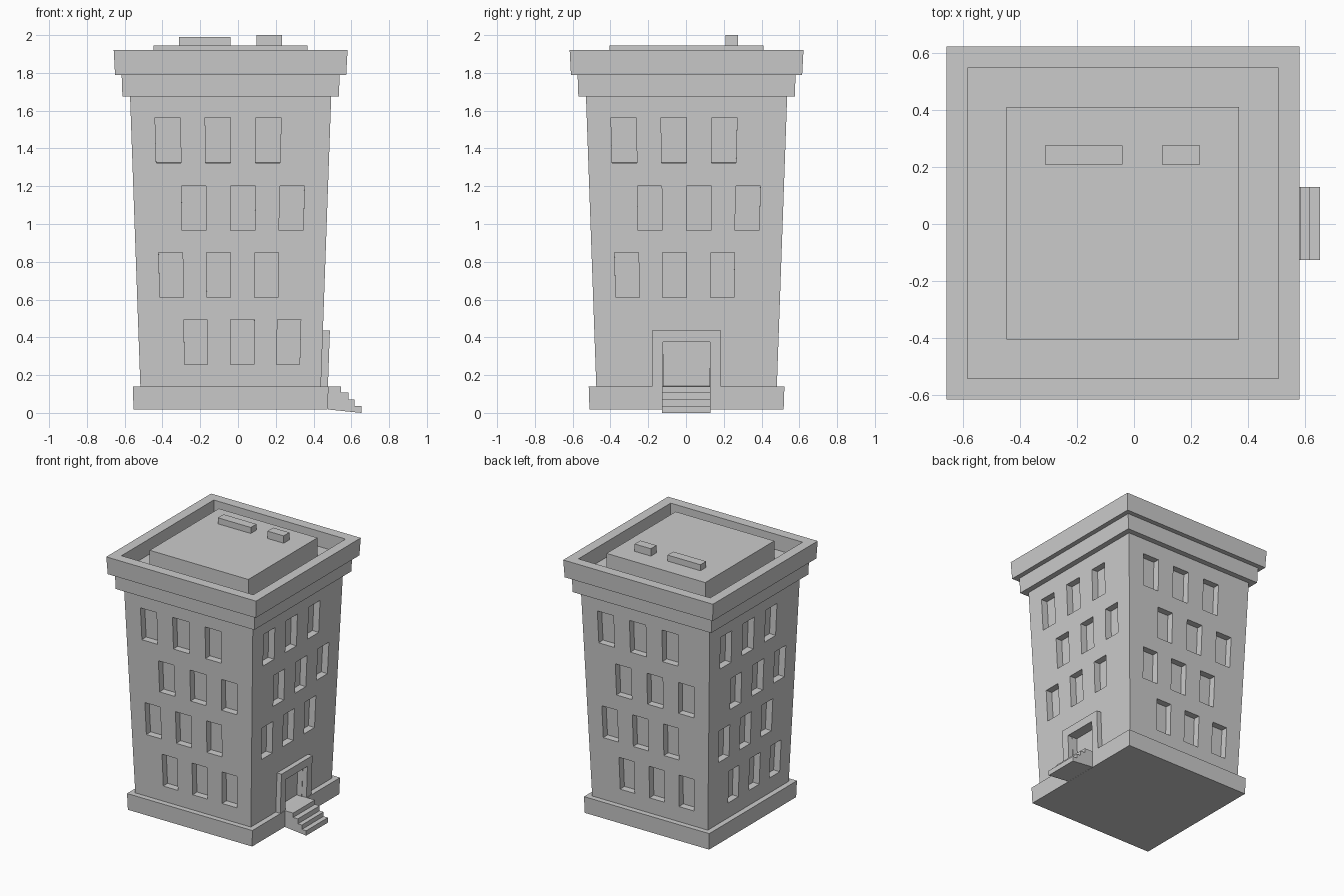
import bpy, bmesh
from mathutils import Matrix, Vector

if "Cube" in bpy.data.objects:
    bpy.data.objects.remove(bpy.data.objects["Cube"])

CENTRE = Vector((-0.039, 0.003, 0))


def half(z):
    """Half width of the leaning wall at height z."""
    return 0.478 + (z - 0.14) * 0.0355


def finish(name, bm):
    bmesh.ops.translate(bm, verts=bm.verts, vec=CENTRE)
    me = bpy.data.meshes.new(name)
    bm.to_mesh(me)
    bm.free()
    bpy.context.collection.objects.link(bpy.data.objects.new(name, me))


def square_loft(name, profile, cap_first=False, cap_last=False):
    """Square rings from (half width, z) pairs, bridged outward-facing."""
    bm = bmesh.new()
    rings = [[bm.verts.new((sx * h, sy * h, z)) for sx, sy in
              ((-1, -1), (1, -1), (1, 1), (-1, 1))] for h, z in profile]
    for a, b in zip(rings, rings[1:]):
        for i in range(4):
            j = (i + 1) % 4
            bm.faces.new((a[i], a[j], b[j], b[i]))
    if cap_first:
        bm.faces.new(rings[0][::-1])
    if cap_last:
        bm.faces.new(rings[-1])
    finish(name, bm)


def prism(name, points, vec):
    """Extrude a closed outline along vec."""
    bm = bmesh.new()
    f = bm.faces.new([bm.verts.new(p) for p in points])
    r = bmesh.ops.extrude_face_region(bm, geom=[f], use_keep_orig=True)
    new = [v for v in r["geom"] if isinstance(v, bmesh.types.BMVert)]
    bmesh.ops.translate(bm, verts=new, vec=vec)
    bmesh.ops.recalc_face_normals(bm, faces=bm.faces)
    finish(name, bm)


def box(name, x0, x1, y0, y1, z0, z1):
    x0, x1, y0, y1 = x0 - CENTRE.x, x1 - CENTRE.x, y0 - CENTRE.y, y1 - CENTRE.y
    prism(name, [(x0, y0, z0), (x1, y0, z0), (x1, y1, z0), (x0, y1, z0)], (0, 0, z1 - z0))


# Walls: a grid per side, with staggered cells pushed in as windows
COLS = (-1, -0.757, -0.505, -0.255, 0, 0.255, 0.505, 0.757, 1)
ROWS = (0.14, 0.255, 0.495, 0.61, 0.85, 0.965, 1.2, 1.323, 1.563, 1.675)
FIRST_COL = {0.255: 2, 0.61: 1, 0.965: 2, 1.323: 1}


def wall(name, turns, door=False):
    bm = bmesh.new()
    rows = (0.14, 0.375) + ROWS[3:] if door else ROWS
    grid = [[bm.verts.new((u * half(z), -half(z), z)) for u in COLS] for z in rows]
    windows, doorway = [], []
    for r, z in enumerate(rows[:-1]):
        first = FIRST_COL.get(z)
        for c in range(8):
            f = bm.faces.new((grid[r][c], grid[r][c + 1], grid[r + 1][c + 1], grid[r + 1][c]))
            if first and c in (first, first + 2, first + 4):
                windows.append(f)
            elif door and r == 0 and c in (3, 4):
                doorway.append(f)
    bm.normal_update()
    bmesh.ops.inset_individual(bm, faces=windows, thickness=0, depth=-0.05)
    if doorway:
        bmesh.ops.inset_region(bm, faces=doorway, thickness=0, depth=-0.04,
                               use_boundary=True, use_even_offset=False)
    bmesh.ops.rotate(bm, verts=bm.verts, matrix=Matrix.Rotation(turns * 1.5707963, 3, 'Z'))
    finish(name, bm)


wall("front_wall", 0)
wall("right_wall", 1, door=True)
wall("back_wall", 2)
wall("left_wall", 3)

# Plinth under the walls
square_loft("plinth", [(0.514, 0.018), (0.518, 0.14), (half(0.14) - 0.04, 0.14)], cap_first=True)

# Two-step cornice, parapet and sunken roof floor
square_loft("cornice", [(half(1.675), 1.675), (0.573, 1.675), (0.577, 1.79), (0.612, 1.79),
                        (0.619, 1.92), (0.545, 1.92), (0.545, 1.805)], cap_last=True)

# Raised roof deck and rooftop units
square_loft("roof_deck", [(0.408, 1.805), (0.408, 1.945)], cap_last=True)
box("long_roof_unit", -0.312, -0.04, 0.208, 0.275, 1.945, 1.99)
box("short_roof_unit", 0.098, 0.232, 0.208, 0.275, 1.945, 2.0)

# Door surround, leaning with the wall
outline = [(-0.184, 0.14), (-0.184, 0.435), (0.182, 0.435), (0.182, 0.14),
           (0.125, 0.14), (0.125, 0.375), (-0.125, 0.375), (-0.125, 0.14)]
prism("door_surround", [(half(z), y, z) for y, z in outline], (0.037, 0, 0))

# Entrance steps, side profile extruded across the doorway
steps = [(0.515, 0.018), (0.515, 0.14), (0.584, 0.14), (0.584, 0.107), (0.623, 0.107),
         (0.623, 0.07), (0.656, 0.07), (0.656, 0.037), (0.692, 0.037), (0.692, 0.0)]
prism("entrance_steps", [(x, -0.13, z) for x, z in steps], (0, 0.257, 0))
